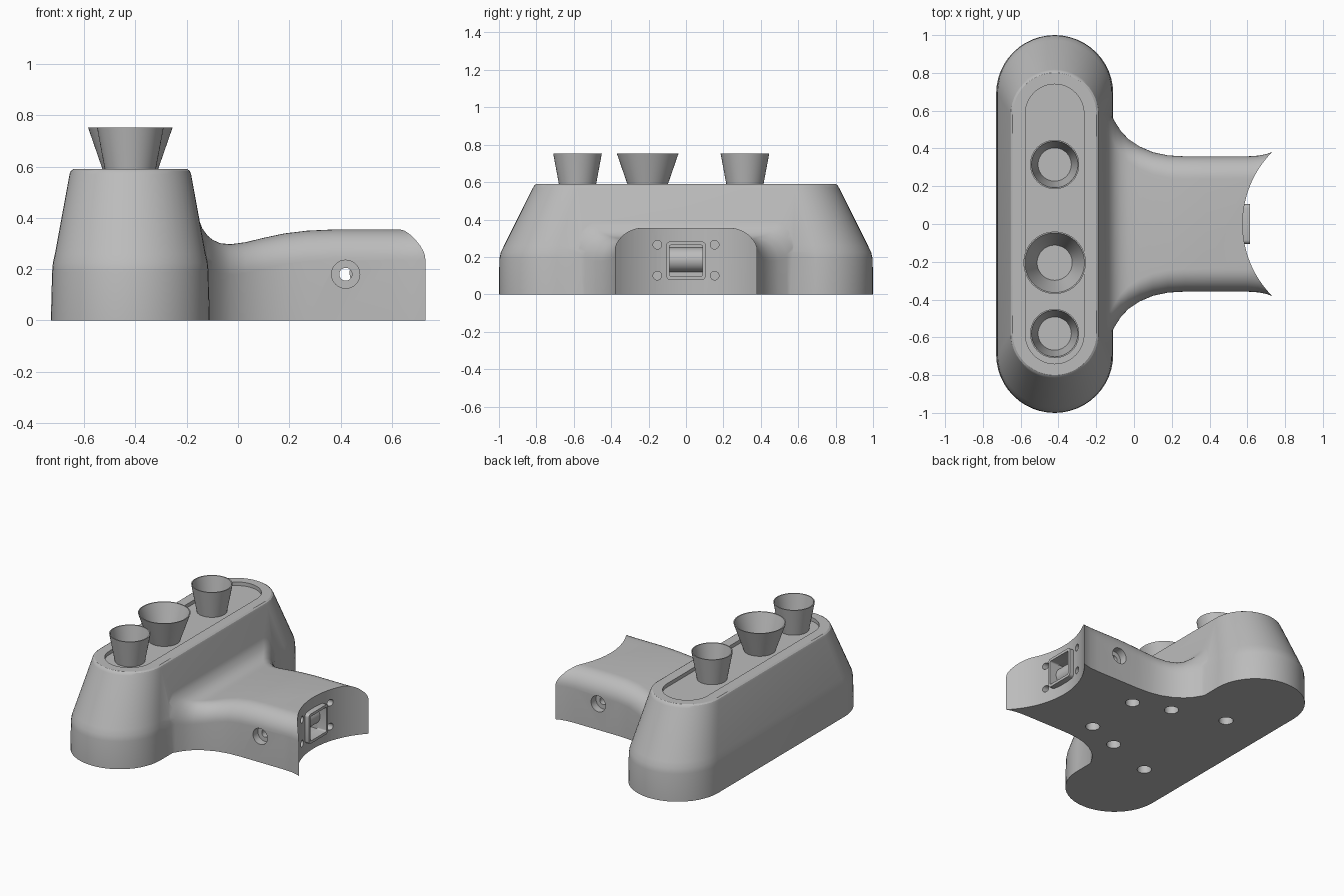
import bpy, bmesh, math
from mathutils import Matrix

cube = bpy.data.objects.get("Cube")
if cube:
    bpy.data.objects.remove(cube, do_unlink=True)

grey = bpy.data.materials.new("plain grey")
grey.use_nodes = True
grey.diffuse_color = (0.5, 0.5, 0.5, 1)
grey.node_tree.nodes["Principled BSDF"].inputs["Base Color"].default_value = (0.5, 0.5, 0.5, 1)
TOWER_X = -0.42


def make(name, bm):
    bmesh.ops.recalc_face_normals(bm, faces=bm.faces)
    mesh = bpy.data.meshes.new(name)
    bm.to_mesh(mesh)
    bm.free()
    mesh.materials.append(grey)
    obj = bpy.data.objects.new(name, mesh)
    bpy.context.collection.objects.link(obj)
    return obj


def loft(name, rings, closed=False):
    """Skin equal-length rings; cap the ends, or join last to first."""
    bm = bmesh.new()
    loops = [[bm.verts.new(p) for p in ring] for ring in rings]
    pairs = list(zip(loops, loops[1:]))
    if closed:
        pairs.append((loops[-1], loops[0]))
    else:
        bm.faces.new(loops[0])
        bm.faces.new(loops[-1])
    for a, b in pairs:
        for i in range(len(a)):
            j = (i + 1) % len(a)
            bm.faces.new((a[i], a[j], b[j], b[i]))
    return make(name, bm)


def stadium(hx, hy, z, n=24):
    pts = []
    for side in (1, -1):
        for i in range(n + 1):
            a = math.pi * i / n
            pts.append((TOWER_X + side * hx * math.cos(a),
                        side * (hy - hx + hx * math.sin(a)), z))
    return pts


def cylinder(name, r, depth, loc, axis="Z", n=32):
    bm = bmesh.new()
    rot = {"X": Matrix.Rotation(math.pi / 2, 4, "Y"),
           "Y": Matrix.Rotation(math.pi / 2, 4, "X"), "Z": Matrix()}[axis]
    bmesh.ops.create_cone(bm, cap_ends=True, segments=n, radius1=r, radius2=r,
                          depth=depth, matrix=Matrix.Translation(loc) @ rot)
    return make(name, bm)


def box(name, size, loc, bevel=0):
    bm = bmesh.new()
    bmesh.ops.create_cube(bm, size=1, matrix=Matrix.Translation(loc) @ Matrix.Diagonal((*size, 1)))
    if bevel:
        edges = [e for e in bm.edges if abs(e.verts[0].co.x - e.verts[1].co.x) > 0.001]
        bmesh.ops.bevel(bm, geom=edges, offset=bevel, segments=4, profile=0.5, affect="EDGES")
    return make(name, bm)


def combine(obj, tool, operation="DIFFERENCE"):
    mod = obj.modifiers.new("combine", "BOOLEAN")
    mod.operation, mod.solver, mod.object = operation, "EXACT", tool
    bpy.context.view_layer.objects.active = obj
    bpy.ops.object.modifier_apply(modifier=mod.name)
    bpy.data.objects.remove(tool, do_unlink=True)


def smooth(obj, angle=30):
    bpy.ops.object.select_all(action="DESELECT")
    obj.select_set(True)
    bpy.context.view_layer.objects.active = obj
    bpy.ops.object.shade_smooth_by_angle(angle=math.radians(angle))


# Tapered tower with rounded ends
tower = [(0.31, 1.0, 0), (0.305, 0.998, 0.19), (0.302, 0.99, 0.225), (0.294, 0.973, 0.26),
         (0.237, 0.818, 0.57), (0.232, 0.811, 0.583), (0.222, 0.8, 0.59)]
body = loft("body", [stadium(*ring) for ring in tower])

# Arm: x, half width, height
stations = [(-0.2, 0.62, 0.48), (-0.165, 0.615, 0.43), (-0.14, 0.6, 0.36), (-0.12, 0.575, 0.332),
            (-0.1, 0.54, 0.315), (-0.07, 0.493, 0.301), (-0.03, 0.45, 0.297), (0.03, 0.41, 0.305),
            (0.1, 0.38, 0.322), (0.18, 0.363, 0.339), (0.27, 0.358, 0.35), (0.38, 0.358, 0.355),
            (0.6, 0.358, 0.355), (0.66, 0.362, 0.354), (0.7, 0.37, 0.354), (0.8, 0.405, 0.354)]


def arm_section(x, hw, h, r=0.12, n=10):
    arc = [(hw - r + r * math.cos(a), h - r + r * math.sin(a))
           for a in (math.pi / 2 * i / n for i in range(n + 1))]
    half = [(hw, 0)] + arc
    return [(x, y, z) for y, z in half] + [(x, -y, z) for y, z in reversed(half)]


arm = loft("arm", [arm_section(*s) for s in stations])
combine(arm, cylinder("end_cutter", 0.543, 1.2, (1.118, 0, 0.2), n=128))
combine(body, arm, "UNION")

# Recess on the tower top
combine(body, loft("recess_cutter", [stadium(0.155, 0.74, z) for z in (0.565, 0.7)]))

# Cross hole with counterbores
combine(body, cylinder("cross_hole_cutter", 0.025, 1.2, (0.42, 0, 0.18), "Y"))
for side in (1, -1):
    combine(body, cylinder("counterbore_cutter", 0.055, 0.12, (0.42, side * 0.365, 0.18), "Y"))
    # Screw holes on the end face
    for z in (0.1, 0.265):
        combine(body, cylinder("screw_cutter", 0.023, 0.12, (0.62, side * 0.153, z), "X", 24))
    # Blind holes under the base
    for x, y in ((0.176, 0.195), (-0.07, 0.283), (TOWER_X, 0.4)):
        combine(body, cylinder("base_hole_cutter", 0.045, 0.24, (x, side * y, 0)))

# Port pocket in the end face
combine(body, box("pocket_cutter", (0.2, 0.18, 0.17), (0.59, 0, 0.18)))
smooth(body)

# Raised port frame and inner barrel
frame = box("port_frame", (0.07, 0.21, 0.205), (0.58, 0, 0.18), 0.02)
combine(frame, box("port_cutter", (0.2, 0.178, 0.168), (0.58, 0, 0.18), 0.01))
smooth(frame)
smooth(cylinder("port_barrel", 0.065, 0.178, (0.5, 0, 0.185), "Y"))


# Open flared cups
def cup(name, y, r_low, r_top, n=64):
    profile = [(r_low, 0.565), (r_top, 0.753), (r_top - 0.007, 0.753), (r_low - 0.007, 0.565)]
    rings = [[(TOWER_X + r * math.cos(2 * math.pi * i / n),
               y + r * math.sin(2 * math.pi * i / n), z) for i in range(n)] for r, z in profile]
    smooth(loft(name, rings, closed=True))


cup("front_cup", -0.58, 0.095, 0.13)
cup("middle_cup", -0.205, 0.1, 0.165)
cup("back_cup", 0.315, 0.095, 0.13)
